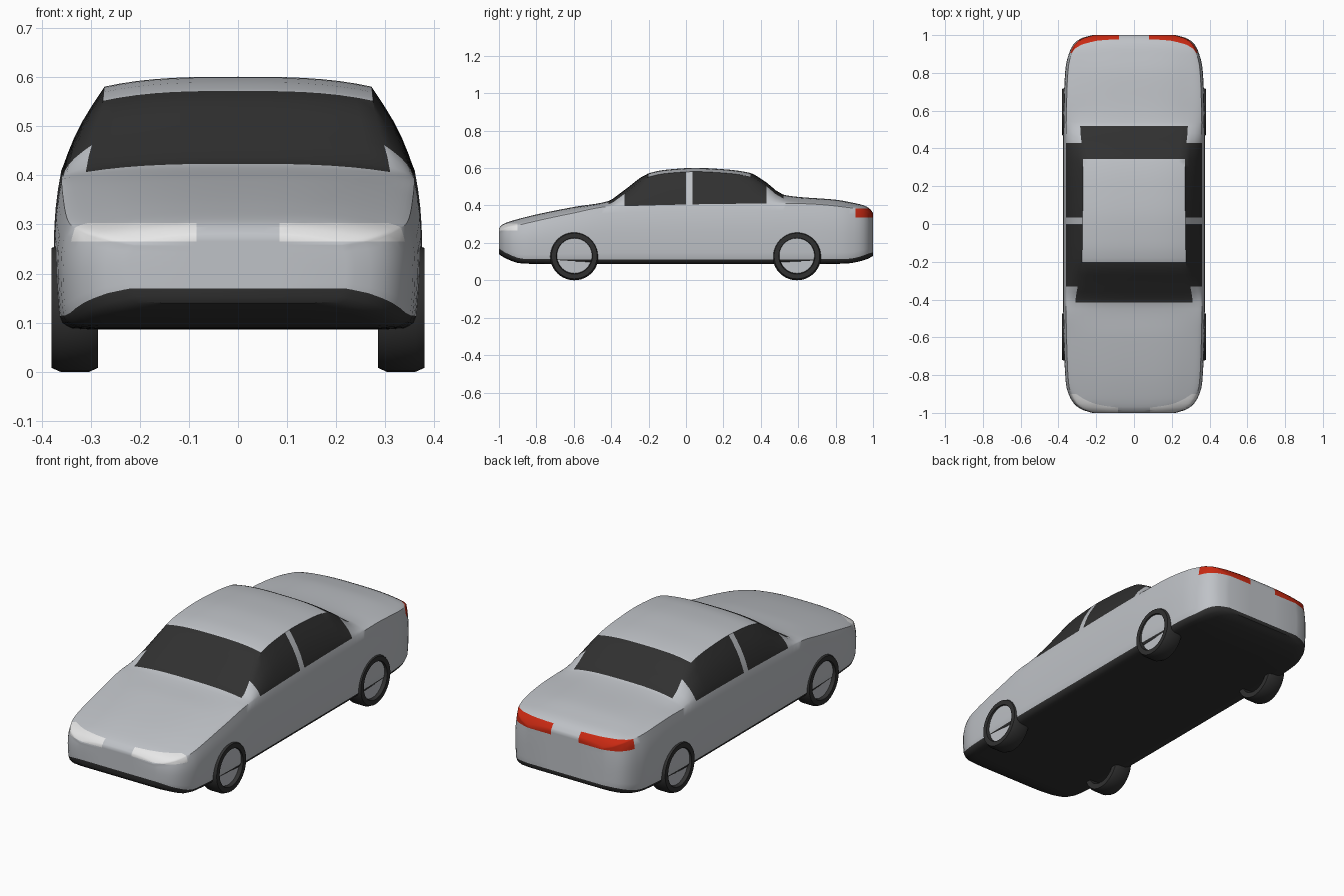
import bpy, bmesh, math
from mathutils import Vector

if "Cube" in bpy.data.objects:
    bpy.data.objects.remove(bpy.data.objects["Cube"])


def material(name, rgb):
    m = bpy.data.materials.new(name)
    m.diffuse_color = (*rgb, 1)
    m.use_nodes = True
    m.node_tree.nodes["Principled BSDF"].inputs["Base Color"].default_value = m.diffuse_color
    return m


SILVER = material("silver paint", (0.52, 0.54, 0.57))
DARK = material("dark glass and rubber", (0.03, 0.03, 0.03))
WHITE = material("headlight white", (0.80, 0.80, 0.80))
RED = material("tail light red", (0.58, 0.022, 0.006))


def curve(points):
    """Smooth monotone interpolation through (y, value) points."""
    n = len(points)
    h = [points[i + 1][0] - points[i][0] for i in range(n - 1)]
    d = [(points[i + 1][1] - points[i][1]) / h[i] for i in range(n - 1)]
    m = [d[0]]
    for i in range(1, n - 1):
        a, b = d[i - 1], d[i]
        m.append(2 * a * b / (a + b) if a * b > 0 else 0)
    m.append(d[-1])

    def f(y):
        i = 0
        while i < n - 2 and y > points[i + 1][0]:
            i += 1
        t = (y - points[i][0]) / h[i]
        return ((2*t**3 - 3*t*t + 1) * points[i][1] + (t**3 - 2*t*t + t) * h[i] * m[i]
                + (3*t*t - 2*t**3) * points[i + 1][1] + (t**3 - t*t) * h[i] * m[i + 1])
    return f


# Body outlines along the length: half width, underside, skirt, belt, top, roof edge
width = curve([(-1, .22), (-.985, .27), (-.96, .31), (-.92, .338), (-.85, .36), (-.7, .369), (-.4, .375),
               (.4, .375), (.7, .37), (.83, .362), (.92, .338), (.96, .313), (.985, .275), (1, .22)])
under = curve([(-1, .14), (-.97, .12), (-.88, .09), (-.7, .086), (.7, .086), (.86, .09), (.96, .11), (1, .13)])
skirt = curve([(-1, .17), (-.96, .145), (-.87, .115), (-.6, .112), (.6, .112), (.87, .115), (1, .15)])
belt = curve([(-1, .255), (-.96, .275), (-.9, .293), (-.6, .36), (-.42, .393), (.43, .41), (.6, .41),
              (.9, .385), (.97, .365), (1, .335)])
top = curve([(-1, .278), (-.985, .296), (-.95, .312), (-.9, .327), (-.8, .352), (-.6, .392), (-.42, .422),
             (-.33, .482), (-.2, .572), (-.1, .592), (.05, .601), (.2, .594), (.34, .575), (.42, .53),
             (.52, .458), (.6, .446), (.8, .431), (.9, .413), (.95, .401), (.98, .385), (1, .36)])
edge = curve([(-1, .27), (-.42, .31), (-.2, .275), (.34, .27), (.52, .285), (1, .28)])

LOW, SIDE, GLASS, ROOF = 5, 8, 5, 8
EDGE_ROW = LOW + SIDE + GLASS


def section(y):
    """Half cross-section from the bottom centre to the top centre."""
    w, zb, zd, b, h = width(y), under(y), skirt(y), belt(y), top(y)
    drop = min(.02, .55 * (h - b))
    rx, e = min(edge(y), .85 * w), h - drop
    pts = [(0, zb), (w * .4, zb), (w - .07, zb), (w - .03, zb + .1 * (zd - zb)),
           (w - .012, zb + .45 * (zd - zb)), (w * .985, zd)]
    for i in range(1, SIDE + 1):
        t = i / SIDE
        k = (2 * t - 1) ** 2 * (.015 if t < .5 else .04)
        pts.append((w * (1 - k), zd + (b - zd) * t))
    for i in range(1, GLASS + 1):
        t = i / GLASS
        pts.append((.96 * w + (rx - .96 * w) * t + .01 * math.sin(math.pi * t), b + (e - b) * t))
    for i in range(1, ROOF + 1):
        t = i / ROOF
        pts.append((rx * (1 - t), e + drop * (1 - (1 - t) ** 3)))
    return pts


def is_glass(row, y):
    if row >= EDGE_ROW:                                    # windscreen and rear window
        return -.415 < y < -.2 or .345 < y < .52
    if row >= LOW + SIDE:                                  # side windows
        return -.33 < y < 0 or .035 < y < .43
    return False


# Stations, with exact cuts at the window borders
stations = [-1, -.995, -.985, -.97, -.95, -.925, -.415, -.33, -.2, 0, .035, .345, .43, .52,
            .925, .95, .97, .985, .995, 1]
for i in range(-30, 31):
    if all(abs(i * .03 - s) > .012 for s in stations):
        stations.append(i * .03)
stations.sort()

# Body loft
bm = bmesh.new()
rings = []
for y in stations:
    half = section(y)
    full = half + [(-x, z) for x, z in half[-2:0:-1]]
    rings.append([bm.verts.new((x, y, z)) for x, z in full])
count = len(rings[0])
for s in range(len(stations) - 1):
    mid = (stations[s] + stations[s + 1]) / 2
    for k in range(count):
        n = (k + 1) % count
        row = min(k, count - 1 - k)
        f = bm.faces.new((rings[s][k], rings[s][n], rings[s + 1][n], rings[s + 1][k]))
        f.material_index = 1 if row < LOW or is_glass(row, mid) else 0

# Nose and tail panels
for r in (rings[0], rings[-1]):
    bm.faces.new([r[k] for k in (3, 2, 1, 0, -1, -2, -3)]).material_index = 1
    for j in range(3, EDGE_ROW):
        f = bm.faces.new((r[j], r[j + 1], r[-j - 1], r[-j]))
        f.material_index = 1 if j < LOW else 0
    bm.faces.new(r[EDGE_ROW:count - EDGE_ROW + 1])
bmesh.ops.recalc_face_normals(bm, faces=bm.faces)


def lights(sign, z0, z1, inner, start, index):
    """Cut the lamp borders into one end of the body and colour the lamps."""
    cuts = [((0, 0, z0), (0, 0, 1)), ((0, 0, z1), (0, 0, 1)), ((inner, 0, 0), (1, 0, 0)),
            ((-inner, 0, 0), (1, 0, 0)), ((0, sign * start, 0), (0, 1, 0))]
    for co, no in cuts:
        faces = [f for f in bm.faces if f.calc_center_median().y * sign > start - .04
                 and f.material_index == 0]
        geom = set(faces)
        for f in faces:
            geom.update(f.edges)
            geom.update(f.verts)
        bmesh.ops.bisect_plane(bm, geom=list(geom), dist=1e-5, plane_co=Vector(co), plane_no=Vector(no))
    for f in bm.faces:
        c = f.calc_center_median()
        if f.material_index == 0 and c.y * sign > start and z0 < c.z < z1 and abs(c.x) > inner:
            f.material_index = index


lights(-1, .265, .303, .085, .90, 2)
lights(1, .335, .385, .08, .905, 3)


def finish(bm, name, mats, angle):
    me = bpy.data.meshes.new(name)
    bm.to_mesh(me)
    bm.free()
    for m in mats:
        me.materials.append(m)
    ob = bpy.data.objects.new(name, me)
    bpy.context.collection.objects.link(ob)
    bpy.ops.object.select_all(action='DESELECT')
    ob.select_set(True)
    bpy.context.view_layer.objects.active = ob
    bpy.ops.object.shade_smooth_by_angle(angle=math.radians(angle))
    return ob


finish(bm, "car_body", [SILVER, DARK, WHITE, RED], 40)


def lathe(name, profile, side, y, mat, closed):
    """Spin an (x, radius) profile around the axle."""
    bm = bmesh.new()
    seg = 40
    loops = [[bm.verts.new((side * x, y + r * math.cos(a), .13 + r * math.sin(a))) for x, r in profile]
             for a in (2 * math.pi * i / seg for i in range(seg))]
    n = len(profile)
    for i in range(seg):
        a, b = loops[i], loops[(i + 1) % seg]
        for j in range(n if closed else n - 1):
            k = (j + 1) % n
            bm.faces.new((a[j], a[k], b[k], b[j]))
    if not closed:
        bm.faces.new([l[0] for l in loops])
        bm.faces.new([l[-1] for l in loops])
    bmesh.ops.recalc_face_normals(bm, faces=bm.faces)
    finish(bm, name, [mat], 30)


# Wheels: tyre ring and recessed hub disc
TYRE = [(.285, .095), (.285, .122), (.303, .13), (.362, .13), (.38, .122), (.38, .097), (.36, .092)]
HUB = [(.350, .094), (.362, .094)]
for side, sname in ((1, "right"), (-1, "left")):
    for y, yname in ((-.597, "front"), (.593, "rear")):
        lathe(f"{yname}_{sname}_tyre", TYRE, side, y, DARK, True)
        lathe(f"{yname}_{sname}_hub", HUB, side, y, SILVER, False)
